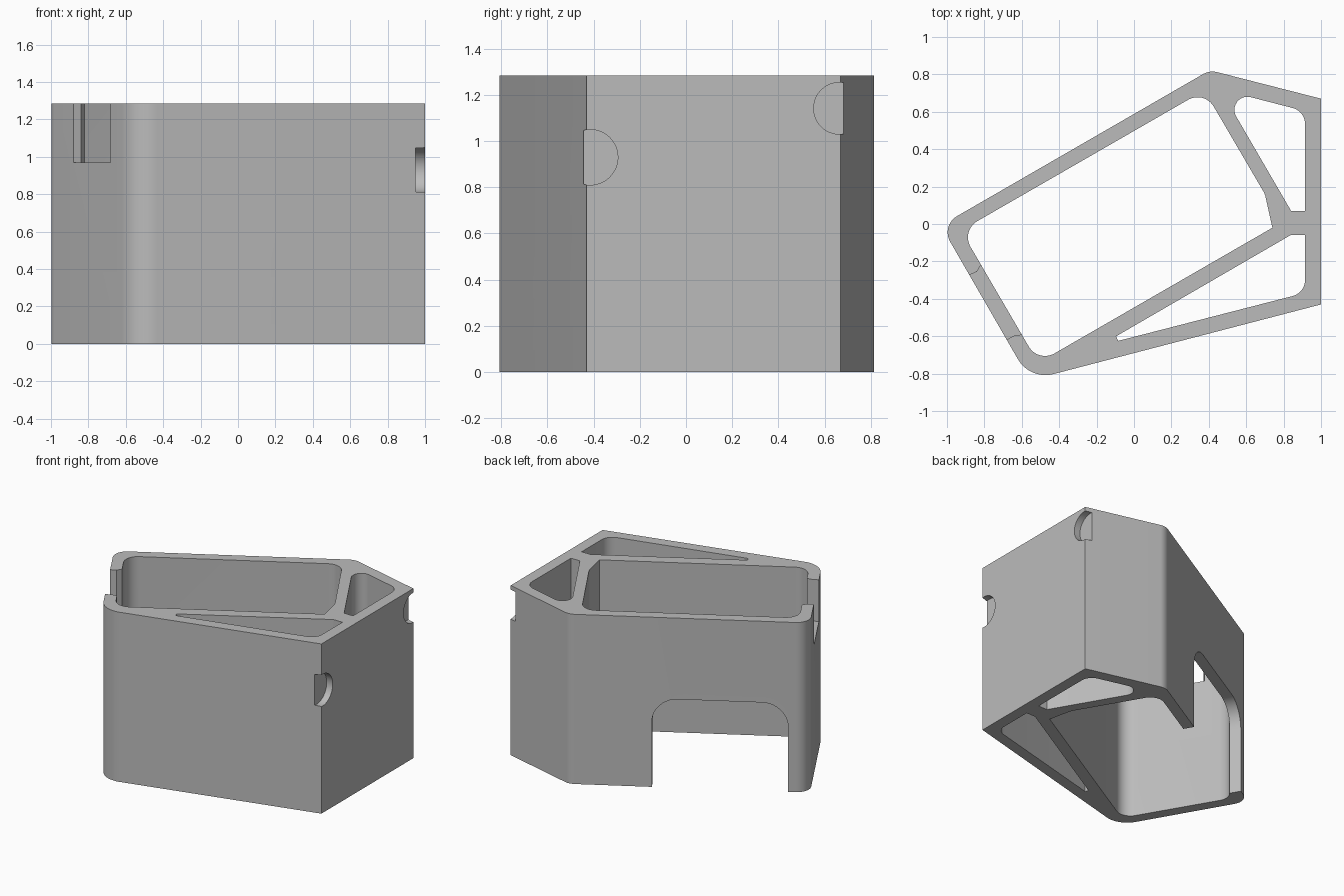
import bpy, bmesh, math
from mathutils import Vector, Matrix

cube = bpy.data.objects.get("Cube")
if cube:
    bpy.data.objects.remove(cube, do_unlink=True)

HEIGHT = 1.285

grey = bpy.data.materials.new("light grey plastic")
grey.use_nodes = True
colour = (0.5, 0.5, 0.5, 1)
grey.diffuse_color = colour
for node in grey.node_tree.nodes:
    if node.type == 'BSDF_PRINCIPLED':
        node.inputs["Base Color"].default_value = colour


def rounded(corners, steps=10):
    """Turn (x, y, radius) corners into a filleted outline."""
    out = []
    for i, (x, y, r) in enumerate(corners):
        p = Vector((x, y))
        if r == 0:
            out.append(p)
            continue
        a = (Vector(corners[i - 1][:2]) - p).normalized()
        b = (Vector(corners[(i + 1) % len(corners)][:2]) - p).normalized()
        half = a.angle(b) / 2
        centre = p + (a + b).normalized() * (r / math.sin(half))
        start = p + a * (r / math.tan(half)) - centre
        end = p + b * (r / math.tan(half)) - centre
        sweep = end.angle_signed(start)
        for k in range(steps + 1):
            out.append(centre + Matrix.Rotation(sweep * k / steps, 2) @ start)
    return out


def add_object(name, bm):
    bmesh.ops.recalc_face_normals(bm, faces=bm.faces)
    mesh = bpy.data.meshes.new(name)
    bm.to_mesh(mesh)
    bm.free()
    mesh.materials.append(grey)
    obj = bpy.data.objects.new(name, mesh)
    bpy.context.collection.objects.link(obj)
    return obj


def prism(name, outline, low, high, frame=Matrix()):
    """Extrude an outline along the third axis of a frame."""
    bm = bmesh.new()
    face = bm.faces.new([bm.verts.new((p[0], p[1], low)) for p in outline])
    grown = bmesh.ops.extrude_face_region(bm, geom=[face])["geom"]
    verts = [v for v in grown if isinstance(v, bmesh.types.BMVert)]
    bmesh.ops.translate(bm, verts=verts, vec=(0, 0, high - low))
    bm.transform(frame)
    return add_object(name, bm)


def disc(name, y, z, radius, depth=0.05):
    """Shallow round pocket cutter in the flat right face."""
    bm = bmesh.new()
    bmesh.ops.create_cone(bm, cap_ends=True, segments=48, radius1=radius,
                          radius2=radius, depth=depth * 2)
    bm.transform(Matrix.Translation((1, y, z)) @ Matrix.Rotation(math.pi / 2, 4, 'Y'))
    return add_object(name, bm)


# Outer shell
body = prism("holder_body", rounded([
    (1, 0.67, 0), (0.405, 0.822, 0.1), (-1.033, -0.008, 0.1),
    (-0.556, -0.835, 0.17), (1, -0.43, 0)]), 0, HEIGHT)

# Through openings: main chamber and two side hollows
openings = {
    "main_chamber": [(0.376, 0.714, 0.1), (-0.925, -0.035, 0.1),
                     (-0.512, -0.742, 0.1), (0.74, -0.02, 0),
                     (0.7, 0.16, 0.1)],
    "back_hollow": [(0.462, 0.72, 0.07), (0.915, 0.603, 0.09),
                    (0.915, 0.07, 0), (0.84, 0.07, 0)],
    "front_hollow": [(0.84, -0.058, 0), (0.915, -0.058, 0),
                     (0.915, -0.368, 0.09), (-0.085, -0.625, 0),
                     (-0.095, -0.6, 0)],
}
cutters = [prism(name, rounded(pts), -0.2, HEIGHT + 0.2)
           for name, pts in openings.items()]

# Rounded archway at the foot of the long back wall
along = Vector((math.cos(math.pi / 6), 0.5, 0))
up = Vector((0, 0, 1))
frame = Matrix((along, up, along.cross(up))).transposed().to_4x4()
frame.translation = (-1.033, -0.008, 0)
arch = rounded([(0.15, -0.2, 0), (0.15, 0.67, 0.18),
                (1.09, 0.67, 0.18), (1.09, -0.2, 0)])
cutters.append(prism("archway", arch, -0.15, 0.15, frame))

# Notch in the rim of the narrow end
notch = [(-0.97, -0.325), (-0.885, -0.275), (-0.84, -0.255), (-0.82, -0.22),
         (-0.76, -0.18), (-0.53, -0.57), (-0.595, -0.59), (-0.64, -0.597),
         (-0.685, -0.62), (-0.77, -0.67)]
cutters.append(prism("rim_notch", notch, 0.97, HEIGHT + 0.2))

# Round pockets along both edges of the right face
for z in (0.357, 0.93):
    cutters.append(disc("front_pocket", -0.415, z, 0.12))
for z in (0.145, 1.142):
    cutters.append(disc("back_pocket", 0.665, z, 0.112))

# Cut everything out, then drop the cutters
bpy.context.view_layer.objects.active = body
for cutter in cutters:
    mod = body.modifiers.new(cutter.name, 'BOOLEAN')
    mod.operation = 'DIFFERENCE'
    mod.solver = 'EXACT'
    mod.object = cutter
    bpy.ops.object.modifier_apply(modifier=mod.name)
    bpy.data.objects.remove(cutter, do_unlink=True)

bpy.ops.object.select_all(action='DESELECT')
body.select_set(True)
bpy.ops.object.shade_smooth_by_angle(angle=math.radians(25))
